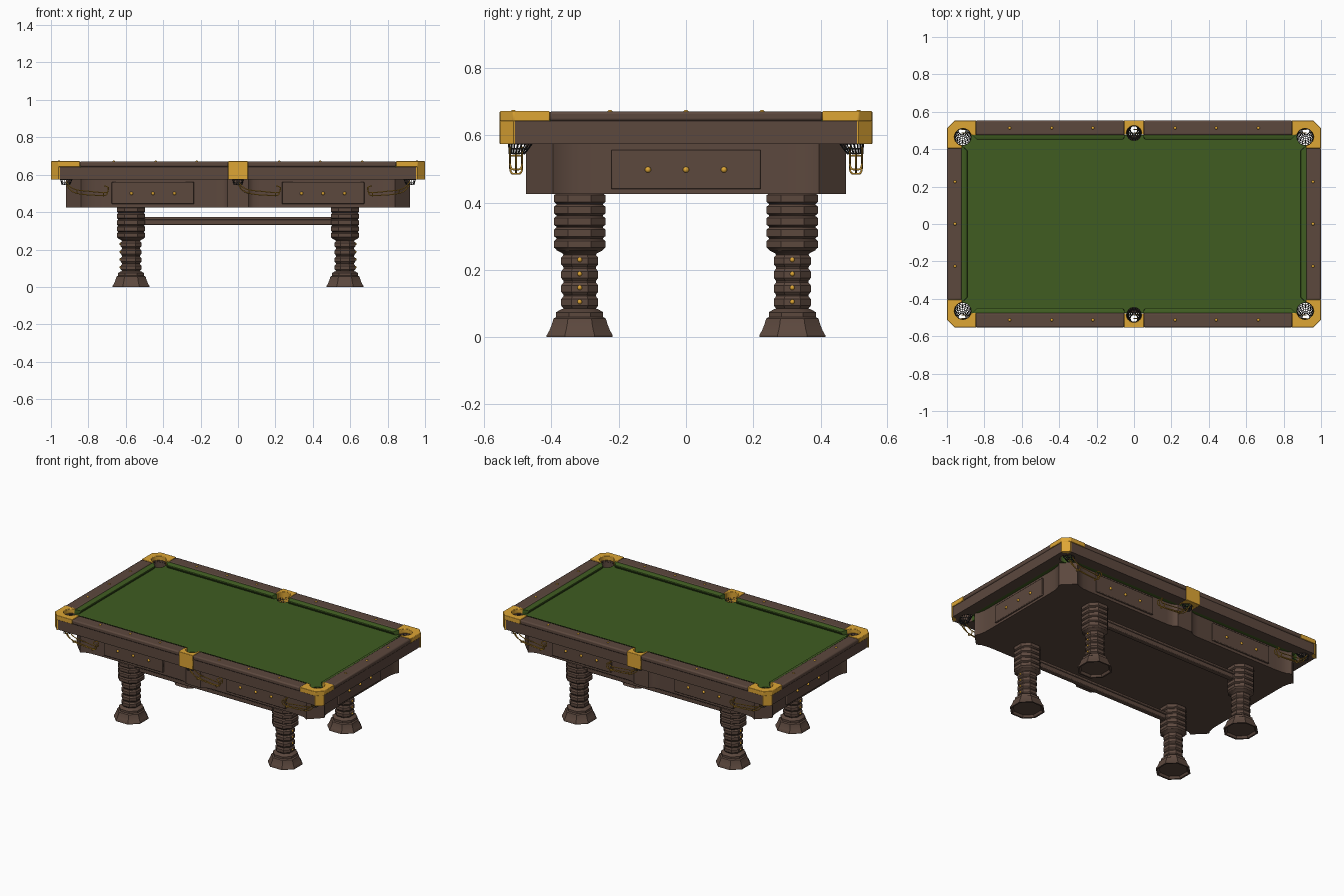
import bpy, bmesh, math
from mathutils import Vector

if "Cube" in bpy.data.objects:
    bpy.data.objects.remove(bpy.data.objects["Cube"])

def mat(name, c):
    m = bpy.data.materials.new(name)
    m.diffuse_color = (*c, 1)
    m.use_nodes = True
    m.node_tree.nodes["Principled BSDF"].inputs["Base Color"].default_value = m.diffuse_color
    return m

WOOD = mat("wood", (0.107, 0.065, 0.048))
BRASS = mat("brass", (0.73, 0.38, 0.035))
FELT = mat("felt", (0.05, 0.107, 0.015))
NET = mat("net", (0.03, 0.03, 0.03))
SIDES = [(1, 1), (-1, 1), (1, -1), (-1, -1)]

def finish(name, bm, m, bevel=0, angle=30):
    bmesh.ops.remove_doubles(bm, verts=bm.verts, dist=1e-5)
    bmesh.ops.recalc_face_normals(bm, faces=bm.faces)
    me = bpy.data.meshes.new(name)
    bm.to_mesh(me)
    bm.free()
    me.materials.append(m)
    o = bpy.data.objects.new(name, me)
    bpy.context.collection.objects.link(o)
    if bevel:
        b = o.modifiers.new("bevel", 'BEVEL')
        b.width, b.segments, b.limit_method = bevel, 2, 'ANGLE'
        b.angle_limit = math.radians(40)
    bpy.ops.object.select_all(action='DESELECT')
    o.select_set(True)
    bpy.context.view_layer.objects.active = o
    bpy.ops.object.shade_smooth_by_angle(angle=math.radians(angle))
    return o

def loft(name, rings, m, caps=True, bevel=0, angle=30):
    bm = bmesh.new()
    vs = [[bm.verts.new(p) for p in r] for r in rings]
    n = len(rings[0])
    for a, b in zip(vs, vs[1:]):
        for i in range(n):
            bm.faces.new((a[i], a[(i + 1) % n], b[(i + 1) % n], b[i]))
    if caps:
        bm.faces.new(vs[0])
        bm.faces.new(vs[-1])
    return finish(name, bm, m, bevel, angle)

def prism(name, pts, z0, z1, m, bevel=0, s=(1, 1)):
    return loft(name, [[(x * s[0], y * s[1], z) for x, y in pts] for z in (z0, z1)], m, bevel=bevel)

def box(name, x0, x1, y0, y1, z0, z1, m, bevel=0, s=(1, 1)):
    return prism(name, [(x0, y0), (x1, y0), (x1, y1), (x0, y1)], z0, z1, m, bevel, s)

def arc(c, r, a0, a1, n=14):
    return [(c[0] + r * math.cos(math.radians(a0 + (a1 - a0) * i / n)),
             c[1] + r * math.sin(math.radians(a0 + (a1 - a0) * i / n))) for i in range(n + 1)]

def four_way(q):
    # whole outline from the quarter in +x +y
    full = q + [(-x, y) for x, y in q[::-1]] + [(-x, -y) for x, y in q] + [(x, -y) for x, y in q[::-1]]
    out = []
    for p in full:
        if not out or (Vector(p) - Vector(out[-1])).length > 1e-4:
            out.append(p)
    return out[:-1] if (Vector(out[0]) - Vector(out[-1])).length < 1e-4 else out

def button(name, loc, r=0.009):
    bm = bmesh.new()
    bmesh.ops.create_uvsphere(bm, u_segments=12, v_segments=8, radius=r)
    bmesh.ops.translate(bm, verts=bm.verts, vec=loc)
    finish(name, bm, BRASS, angle=60)

CP, CR = (0.915, 0.465), 0.045   # corner pocket
MP, MR = (0, 0.485), 0.04        # middle pocket

# Playing bed with pocket cut-outs
bed = [(0.92, 0)] + arc(CP, CR, -84, -193) + [(0.87, 0.475), (0.04, 0.475)] + arc(MP, MR, -14, -90)
prism("playing_bed", four_way(bed), 0.576, 0.637, FELT)

# Cabinet with corner pilasters and a swelling under the middle pockets
cab = [(0.895, 0), (0.895, 0.28), (0.897, 0.33), (0.905, 0.37), (0.92, 0.395), (0.84, 0.475),
       (0.815, 0.46), (0.775, 0.452), (0.725, 0.45), (0.12, 0.45), (0.085, 0.454), (0.065, 0.463),
       (0.055, 0.475), (0, 0.475)]
prism("cabinet", four_way(cab), 0.425, 0.576, WOOD)

# Cabinet panels with brass buttons
for s in SIDES:
    box("side_panel", 0.235, 0.675, 0.44, 0.461, 0.443, 0.562, WOOD, 0.004, s)
    for x in (0.34, 0.455, 0.57):
        button("panel_button", (x * s[0], 0.462 * s[1], 0.5))
for sx in (1, -1):
    box("end_panel", 0.885, 0.906, -0.222, 0.222, 0.44, 0.557, WOOD, 0.004, (sx, 1))
    for y in (-0.113, 0, 0.113):
        button("panel_button", (0.907 * sx, y, 0.498))

# Rails, aprons, cushions and corner castings
corner = [(0.845, 0.475), (0.845, 0.553), (0.96, 0.553), (1, 0.513), (1, 0.405), (0.92, 0.405)] + arc(CP, CR, -84, 167)
for s in SIDES:
    box("side_rail", 0.05, 0.847, 0.475, 0.553, 0.642, 0.671, WOOD, 0.008, s)
    box("side_apron", 0.05, 0.847, 0.475, 0.547, 0.575, 0.642, WOOD, 0, s)
    prism("corner_cap", corner, 0.642, 0.672, BRASS, 0.003, s)
    prism("corner_apron", [(min(x, 0.994), min(y, 0.547)) for x, y in corner], 0.575, 0.642, WOOD, 0, s)
    prism("corner_plate", [(0.953, 0.525), (0.953, 0.55), (0.96, 0.552), (0.999, 0.513), (0.997, 0.508), (0.975, 0.508)],
          0.574, 0.643, BRASS, 0, s)
    cush = [[(0.045, 0.476), (0.865, 0.476), (0.845, 0.458), (0.055, 0.458)],
            [(0.045, 0.476), (0.865, 0.476), (0.838, 0.448), (0.062, 0.448)],
            [(0.045, 0.476), (0.865, 0.476), (0.838, 0.45), (0.062, 0.45)],
            [(0.045, 0.476), (0.865, 0.476), (0.86, 0.47), (0.048, 0.47)]]
    loft("side_cushion", [[(x * s[0], y * s[1], z) for x, y in r]
                          for r, z in zip(cush, (0.636, 0.652, 0.658, 0.667))], FELT)
    for x in (0.22, 0.44, 0.665):
        button("rail_sight", (x * s[0], 0.513 * s[1], 0.667))
for sx in (1, -1):
    box("end_rail", 0.92, 1.0, -0.407, 0.407, 0.642, 0.671, WOOD, 0.008, (sx, 1))
    box("end_apron", 0.92, 0.994, -0.407, 0.407, 0.575, 0.642, WOOD, 0, (sx, 1))
    ends = [(0.902, 0.4, 0.636), (0.891, 0.393, 0.652), (0.893, 0.393, 0.658), (0.914, 0.412, 0.667)]
    loft("end_cushion", [[(0.921 * sx, -0.42, z), (0.921 * sx, 0.42, z), (x * sx, h, z), (x * sx, -h, z)]
                         for x, h, z in ends], FELT)
    for y in (-0.226, 0, 0.226):
        button("rail_sight", (0.957 * sx, y, 0.667))
mid = [(-0.053, 0.478), (-0.053, 0.554), (0.053, 0.554), (0.053, 0.478)] + arc(MP, MR, -10, 190)
for sy in (1, -1):
    prism("middle_cap", mid, 0.574, 0.672, BRASS, 0.003, (1, sy))

# Pocket nets: open lattice funnels
def pocket_net(c, low, r):
    rings = []
    for i in range(7):
        t = i / 6
        x, y = c[0] + (low[0] - c[0]) * t, c[1] + (low[1] - c[1]) * t
        rr = r + (0.02 - r) * t ** 1.4
        rings.append([(px, py, 0.635 - 0.09 * t) for px, py in arc((x, y), rr, 0, 360, 16)[:-1]])
    o = loft("pocket_net", rings, NET, caps=False)
    w = o.modifiers.new("lattice", 'WIREFRAME')
    w.thickness = 0.004

# Ball racks: brass wire loops running from each pocket along the long sides
def wire(name, pts, closed=False):
    cu = bpy.data.curves.new(name, 'CURVE')
    cu.dimensions, cu.bevel_depth, cu.bevel_resolution, cu.resolution_u = '3D', 0.0028, 2, 4
    sp = cu.splines.new('NURBS')
    sp.points.add(len(pts) - 1)
    for p, co in zip(sp.points, pts):
        p.co = (*co, 1)
    sp.order_u, sp.use_endpoint_u = 3, True
    cu.materials.append(BRASS)
    o = bpy.data.objects.new(name, cu)
    bpy.context.collection.objects.link(o)
    bpy.ops.object.select_all(action='DESELECT')
    o.select_set(True)
    bpy.context.view_layer.objects.active = o
    bpy.ops.object.convert(target='MESH')

def ball_rack(x0, d, sy):
    path = [(0, 0.565), (0.015, 0.54), (0.05, 0.518), (0.12, 0.512), (0.2, 0.503), (0.225, 0.505),
            (0.228, 0.535), (0.205, 0.54)]
    near = [(x0 + d * a, 0.487 * sy, z) for a, z in path]
    far = [(x0 + d * a, 0.523 * sy, z) for a, z in path]
    wire("ball_rack_rails", near + far[::-1])
    wire("ball_rack_keel", [(x0 + d * a, 0.505 * sy, z) for a, z in
                            [(0, 0.55), (0.02, 0.515), (0.07, 0.495), (0.19, 0.488), (0.225, 0.49), (0.227, 0.535)]])
    for a, z in ((0.06, 0.516), (0.2, 0.503)):
        wire("ball_rack_hoop", [(x0 + d * a, y * sy, z + h) for y, h in
                                [(0.487, 0), (0.488, -0.017), (0.505, -0.017), (0.522, -0.017), (0.523, 0)]])

for sx, sy in SIDES:
    pocket_net((CP[0] * sx, CP[1] * sy), (0.92 * sx, 0.5 * sy), CR)
    ball_rack(0.92 * sx, -sx, sy)
for sy in (1, -1):
    pocket_net((0, MP[1] * sy), (0, 0.505 * sy), MR)
    ball_rack(0.0, 1, sy)

# Turned octagonal legs: flared foot, ringed shaft, ribbed upper block
prof = [(0.08, 0.014), (0.088, 0), (0.098, 0), (0.098, 0.006), (0.09, 0.02), (0.082, 0.04), (0.078, 0.055),
        (0.07, 0.06), (0.07, 0.074), (0.057, 0.082)]
for z in (0.085, 0.126, 0.167, 0.208):
    prof += [(0.048, z), (0.055, z + 0.009), (0.055, z + 0.028), (0.048, z + 0.037)]
prof += [(0.052, 0.25), (0.068, 0.258)]
for i in range(5):
    z = 0.26 + 0.034 * i
    prof += [(0.069, z), (0.076, z + 0.006), (0.076, z + 0.026), (0.069, z + 0.032)]
OCT = [(1, .45), (.45, 1), (-.45, 1), (-1, .45), (-1, -.45), (-.45, -1), (.45, -1), (1, -.45)]
for sx, sy in SIDES:
    cx, cy = 0.572 * sx, 0.316 * sy
    loft("leg", [[(cx + r * a, cy + r * b, z) for a, b in OCT] for r, z in prof], WOOD)
    for z in (0.105, 0.147, 0.188, 0.23):
        button("leg_button", (cx + 0.055 * sx, cy, z), 0.007)

# Stretchers between the legs of each long side
for sy in (1, -1):
    box("stretcher", -0.52, 0.52, 0.298, 0.334, 0.33, 0.36, WOOD, 0.005, (1, sy))
    box("stretcher_cap", -0.52, 0.52, 0.29, 0.342, 0.358, 0.374, WOOD, 0.005, (1, sy))
